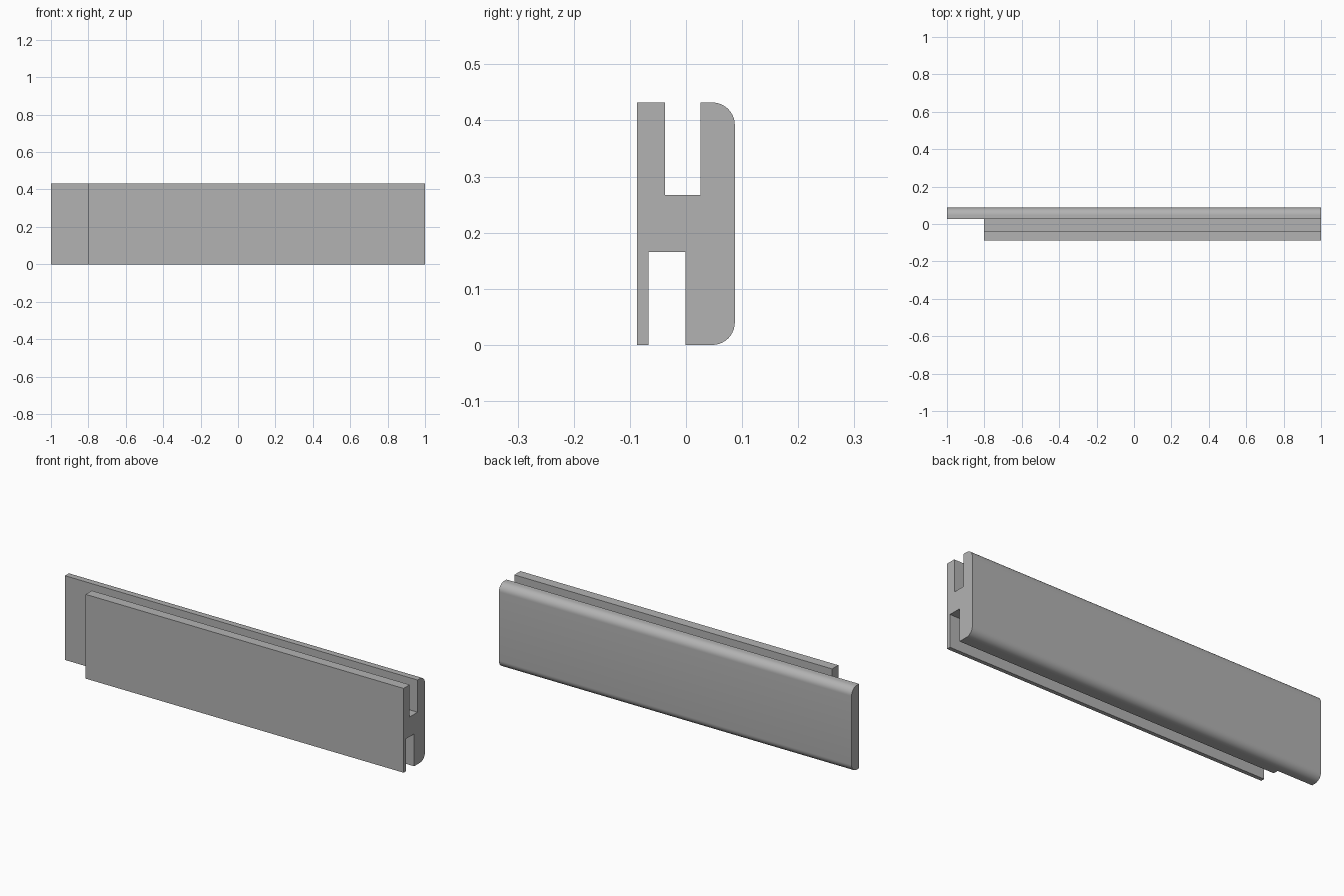
import bpy
import bmesh
from math import cos, sin, pi, radians

cube = bpy.data.objects.get("Cube")
if cube:
    bpy.data.objects.remove(cube, do_unlink=True)

# Main dimensions
END, STEP = 1.0, -0.803
HEIGHT, BACK, FRONT, RADIUS = 0.432, 0.087, -0.087, 0.04
WALL = 0.026                      # front of the back plate, and groove wall
TOP_FLOOR, LOW_ROOF = 0.267, 0.166


def fillet(y, z, start, steps=10):
    """Quarter-circle points around (y, z)."""
    angles = [start + pi / 2 * i / steps for i in range(steps + 1)]
    return [(y + RADIUS * cos(a), z + RADIUS * sin(a)) for a in angles]


# Cross-sections as (y, z): rounded back plate, then the grooved front channel
back_outer = [(WALL, 0)]
back_outer += fillet(BACK - RADIUS, RADIUS, -pi / 2)
back_outer += fillet(BACK - RADIUS, HEIGHT - RADIUS, 0)
back_outer += [(WALL, HEIGHT)]
plate = back_outer + [(WALL, TOP_FLOOR)]
channel = [
    (WALL, TOP_FLOOR), (-0.037, TOP_FLOOR), (-0.037, HEIGHT), (FRONT, HEIGHT),
    (FRONT, 0), (-0.067, 0), (-0.067, LOW_ROOF), (-0.001, LOW_ROOF),
    (-0.001, 0), (WALL, 0),
]
outline = back_outer + channel[:-1]

bm = bmesh.new()


def ring(points, x):
    return [bm.verts.new((x, y, z)) for y, z in points]


def walls(points, x0, x1):
    a, b = ring(points, x0), ring(points, x1)
    for i in range(len(a)):
        j = (i + 1) % len(a)
        bm.faces.new((a[i], a[j], b[j], b[i]))


# Full section along the channel, plate alone beyond the step
walls(outline, STEP, END)
walls(plate, -END, STEP)
for points, x in ((plate, -END), (channel, STEP), (outline, END)):
    bm.faces.new(ring(points, x))
bmesh.ops.remove_doubles(bm, verts=bm.verts[:], dist=1e-5)

# Drop the hidden wall between plate and channel, if the weld left one
bmesh.ops.recalc_face_normals(bm, faces=bm.faces[:])

mesh = bpy.data.meshes.new("grooved_rail")
bm.to_mesh(mesh)
bm.free()
rail = bpy.data.objects.new("grooved_rail", mesh)
bpy.context.collection.objects.link(rail)

# Plain grey material
grey = bpy.data.materials.new("grey")
grey.use_nodes = True
colour = (0.45, 0.45, 0.45, 1)
grey.diffuse_color = colour
grey.node_tree.nodes["Principled BSDF"].inputs["Base Color"].default_value = colour
mesh.materials.append(grey)

# Smooth fillets, sharp corners
bpy.ops.object.select_all(action="DESELECT")
rail.select_set(True)
bpy.context.view_layer.objects.active = rail
bpy.ops.object.shade_smooth_by_angle(angle=radians(30))
